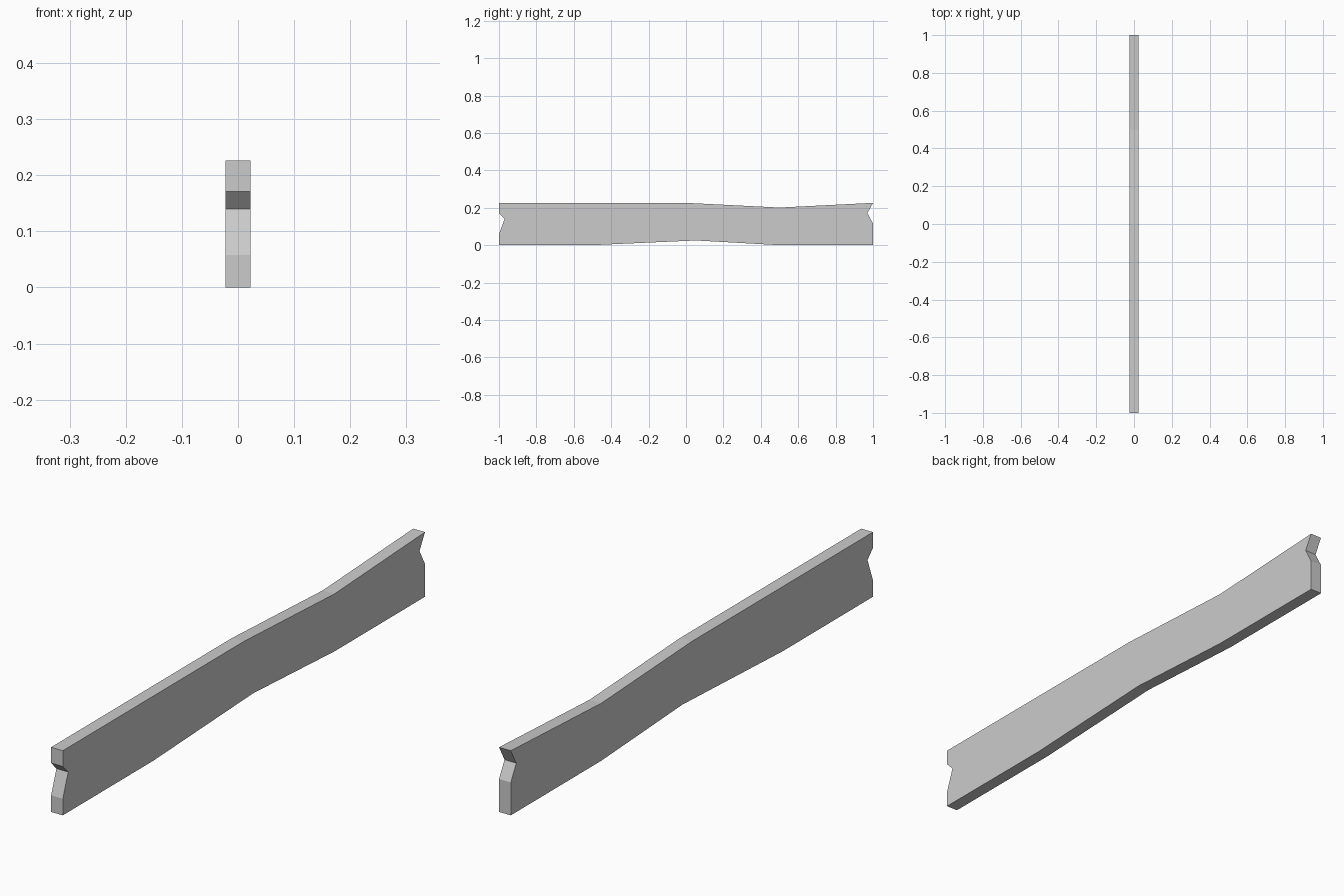
import bpy, bmesh

if "Cube" in bpy.data.objects:
    bpy.data.objects.remove(bpy.data.objects["Cube"])

HALF_THICKNESS = 0.0227
HEIGHT = 0.226

# Side outline of the weathered plank as (y, z)
outline = [
    (-1, 0), (-0.5, 0), (0.052, 0.025), (0.5, 0), (1, 0),            # worn underside
    (1, 0.115), (0.97, 0.171), (1, HEIGHT),                          # back end notch
    (0.5, 0.201), (0, HEIGHT), (-1, HEIGHT),                         # dipped top edge
    (-1, 0.171), (-0.97, 0.14), (-1, 0.058),                         # front end notch
]

# Plank: outline extruded through its thickness
bm = bmesh.new()
face = bm.faces.new([bm.verts.new((-HALF_THICKNESS, y, z)) for y, z in outline])
extruded = bmesh.ops.extrude_face_region(bm, geom=[face], use_keep_orig=True)
bmesh.ops.translate(bm, vec=(2 * HALF_THICKNESS, 0, 0),
                    verts=[v for v in extruded["geom"] if isinstance(v, bmesh.types.BMVert)])
bmesh.ops.recalc_face_normals(bm, faces=bm.faces)

mesh = bpy.data.meshes.new("plank")
bm.to_mesh(mesh)
bm.free()
bpy.context.collection.objects.link(bpy.data.objects.new("plank", mesh))
